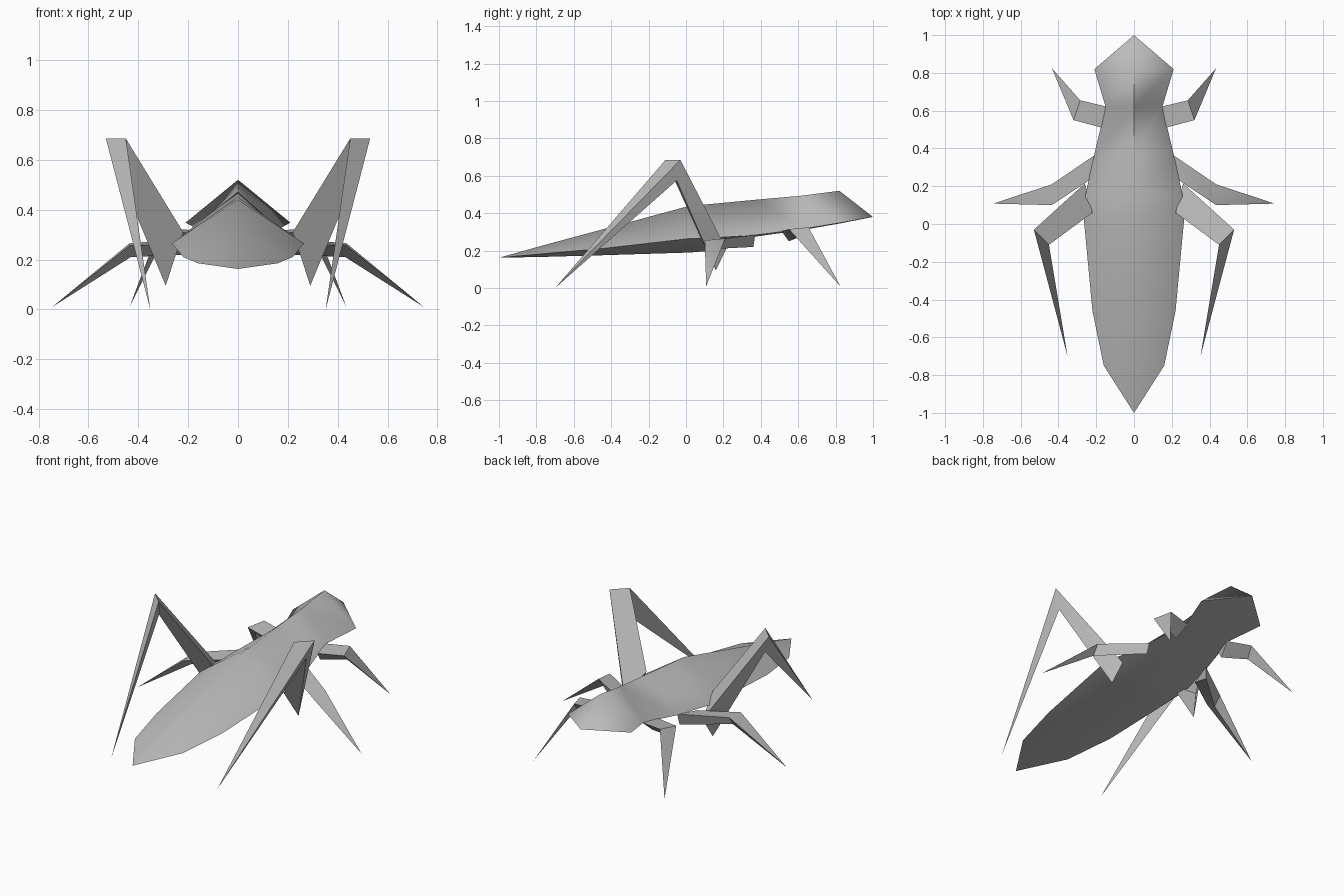
import bpy
import bmesh
import math

cube = bpy.data.objects.get("Cube")
if cube:
    bpy.data.objects.remove(cube, do_unlink=True)

grey = bpy.data.materials.new("shell_grey")
grey.use_nodes = True
colour = (0.5, 0.5, 0.5, 1)
grey.diffuse_color = colour
grey.node_tree.nodes["Principled BSDF"].inputs["Base Color"].default_value = colour


def finish(name, bm, angle):
    """Turn a bmesh into a shaded, coloured object."""
    bmesh.ops.recalc_face_normals(bm, faces=bm.faces)
    mesh = bpy.data.meshes.new(name)
    bm.to_mesh(mesh)
    bm.free()
    obj = bpy.data.objects.new(name, mesh)
    bpy.context.collection.objects.link(obj)
    mesh.materials.append(grey)
    bpy.ops.object.select_all(action="DESELECT")
    obj.select_set(True)
    bpy.context.view_layer.objects.active = obj
    bpy.ops.object.shade_smooth_by_angle(angle=math.radians(angle))
    return obj


def bridge(bm, first, second):
    """Join two rings of equal length with faces."""
    for i in range(len(first)):
        j = (i + 1) % len(first)
        bm.faces.new((first[i], first[j], second[j], second[i]))


def fan(bm, ring, tip):
    for i in range(len(ring)):
        bm.faces.new((ring[i], ring[(i + 1) % len(ring)], tip))


# Body: diamond sections as (y, half width, rim z, ridge z, belly z)
sections = [
    (-0.75, 0.16, 0.185, 0.232, 0.167),
    (-0.46, 0.22, 0.21, 0.31, 0.175),
    (0.02, 0.265, 0.265, 0.44, 0.19),
    (0.14, 0.26, 0.268, 0.45, 0.20),
    (0.37, 0.21, 0.283, 0.472, 0.275),
    (0.62, 0.15, 0.315, 0.494, 0.31),
    (0.82, 0.21, 0.348, 0.52, 0.345),
]
bm = bmesh.new()
rings = []
for y, w, rim, ridge, belly in sections:
    points = ((0, y, ridge), (w, y, rim), (0, y, belly), (-w, y, rim))
    rings.append([bm.verts.new(p) for p in points])
for a, b in zip(rings, rings[1:]):
    bridge(bm, a, b)
fan(bm, rings[0], bm.verts.new((0, -1, 0.162)))
fan(bm, rings[-1], bm.verts.new((0, 1, 0.38)))
finish("body", bm, 85)

# Legs: three-sided struts as base triangle, knee triangle, foot point
legs = {
    "front": (
        [(0.14, 0.62, 0.315), (0.17, 0.51, 0.305), (0.16, 0.55, 0.25)],
        [(0.285, 0.655, 0.325), (0.32, 0.55, 0.315), (0.305, 0.6, 0.27)],
        (0.435, 0.825, 0.01),
    ),
    "middle": (
        [(0.2, 0.37, 0.285), (0.24, 0.23, 0.265), (0.21, 0.36, 0.22)],
        [(0.435, 0.21, 0.265), (0.435, 0.1, 0.255), (0.43, 0.17, 0.21)],
        (0.745, 0.108, 0.01),
    ),
    "hind": (
        [(0.26, 0.215, 0.21), (0.22, 0.06, 0.31), (0.29, 0.16, 0.095)],
        [(0.53, -0.03, 0.685), (0.45, -0.11, 0.685), (0.49, -0.05, 0.575)],
        (0.352, -0.7, 0.0),
    ),
}
for name, (base, knee, foot) in legs.items():
    for label, side in (("left", 1), ("right", -1)):
        bm = bmesh.new()
        hip, bend = [
            [bm.verts.new((side * x, y, z)) for x, y, z in ring]
            for ring in (base, knee)
        ]
        bm.faces.new(hip)
        bridge(bm, hip, bend)
        fan(bm, bend, bm.verts.new((side * foot[0], foot[1], foot[2])))
        finish(f"{name}_leg_{label}", bm, 45)
